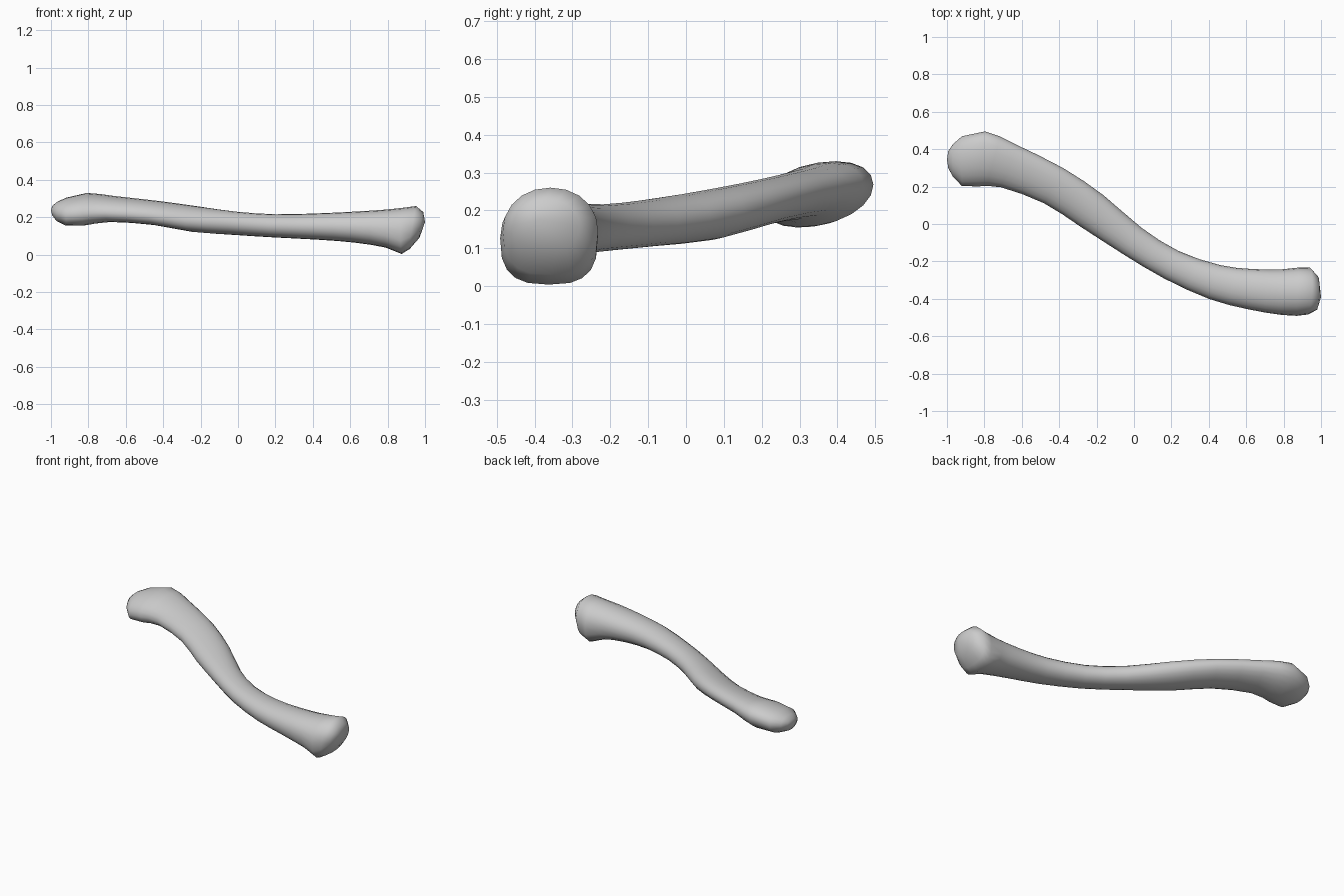
import bpy, bmesh, math

if "Cube" in bpy.data.objects:
    bpy.data.objects.remove(bpy.data.objects["Cube"])

# Stations along the bone: centre x, centre y, half width, bottom z, top z, tilt, underside squareness
STATIONS = [
    (-0.993, 0.345, 0.045, 0.210, 0.260, 0.005, 2.0),
    (-0.970, 0.340, 0.085, 0.180, 0.280, 0.010, 2.0),
    (-0.920, 0.336, 0.133, 0.157, 0.302, 0.018, 2.1),
    (-0.815, 0.348, 0.148, 0.160, 0.326, 0.025, 2.1),
    (-0.670, 0.310, 0.121, 0.178, 0.310, 0.020, 2.1),
    (-0.430, 0.205, 0.107, 0.160, 0.284, 0.015, 2.1),
    (-0.225, 0.070, 0.104, 0.122, 0.257, 0.010, 2.1),
    (-0.010, -0.090, 0.086, 0.105, 0.230, 0.0, 2.1),
    (0.200, -0.218, 0.083, 0.092, 0.216, 0.0, 2.1),
    (0.430, -0.310, 0.095, 0.080, 0.221, 0.0, 2.1),
    (0.620, -0.348, 0.108, 0.065, 0.230, 0.0, 2.2),
    (0.790, -0.364, 0.122, 0.038, 0.241, 0.0, 2.4),
    (0.875, -0.362, 0.129, 0.004, 0.250, 0.0, 2.8),
    (0.935, -0.358, 0.126, 0.030, 0.260, 0.0, 2.7),
    (0.980, -0.370, 0.090, 0.090, 0.228, 0.0, 2.2),
]
SIDES = 20


def spline(a, b, c, d, t):
    return tuple(0.5 * (2 * q + (r - p) * t + (2 * p - 5 * q + 4 * r - s) * t * t
                        + (3 * q - p - 3 * r + s) * t ** 3)
                 for p, q, r, s in zip(a, b, c, d))


def power(v, n):
    return math.copysign(abs(v) ** (2 / n), v)


# Smooth in-between stations on the long shaft only
path = []
for i in range(len(STATIONS) - 1):
    path.append(STATIONS[i])
    if 3 <= i <= 10:
        path.append(spline(*STATIONS[i - 1:i + 3], 0.5))
path.append(STATIONS[-1])

bm = bmesh.new()
rings = []
for i, (x, y, w, lo, hi, tilt, sq) in enumerate(path):
    a, b = path[max(i - 1, 0)], path[min(i + 1, len(path) - 1)]
    ang = math.atan2(b[1] - a[1], b[0] - a[0])
    if x < -0.9:
        ang = 0.0
    elif x < -0.8:
        ang = -0.12
    elif x > 0.85:
        ang = -0.04
    # medial head face leans: top sits further out than the bottom
    lean = 0.15 if x > 0.92 else 0.0
    ring = []
    for k in range(SIDES):
        t = 2 * math.pi * k / SIDES
        c, s = math.cos(t), math.sin(t)
        n = 2.1 if s >= 0 else sq
        u = w * power(c, n)
        v = (hi - lo) / 2 * power(s, n)
        z = (hi + lo) / 2 + v + tilt * c
        ring.append(bm.verts.new((x - u * math.sin(ang) + lean * v, y + u * math.cos(ang), z)))
    rings.append(ring)

# Skin between rings, then close both ends with a slightly domed cap
for r0, r1 in zip(rings, rings[1:]):
    for k in range(SIDES):
        j = (k + 1) % SIDES
        bm.faces.new((r0[k], r0[j], r1[j], r1[k]))
for ring, tip in ((rings[0], (-1.0, 0.343, 0.237)), (rings[-1], (1.0, -0.39, 0.175))):
    pole = bm.verts.new(tip)
    for k in range(SIDES):
        bm.faces.new((ring[k], ring[(k + 1) % SIDES], pole))
bmesh.ops.recalc_face_normals(bm, faces=bm.faces)

mesh = bpy.data.meshes.new("collar_bone")
bm.to_mesh(mesh)
bm.free()
bone = bpy.data.objects.new("collar_bone", mesh)
bpy.context.collection.objects.link(bone)
bpy.context.view_layer.objects.active = bone
bone.select_set(True)
bpy.ops.object.shade_smooth_by_angle(angle=math.radians(60))
